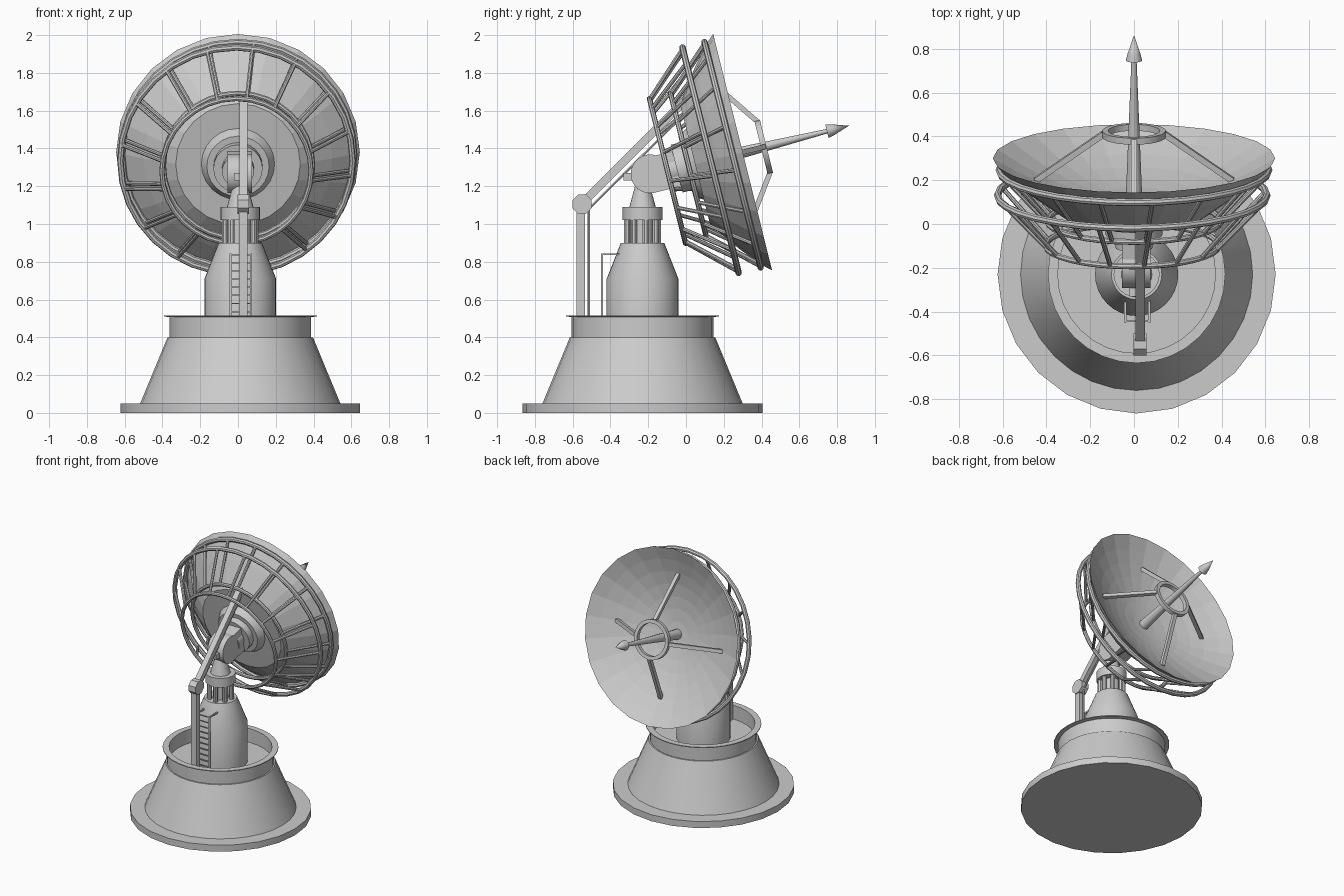
import bpy, bmesh, math
from mathutils import Vector, Matrix

if "Cube" in bpy.data.objects:
    bpy.data.objects.remove(bpy.data.objects["Cube"])

PI = math.pi
CX, CY = 0.012, -0.23                      # tower axis
TILT = math.radians(14)                    # dish elevation
c, s = math.cos(TILT), math.sin(TILT)
# dish frame: local z runs along the dish axis, local y is "up" in the rim plane
DISH = Matrix(((-1, 0, 0, 0), (0, -s, c, 0.30), (0, c, s, 1.38), (0, 0, 0, 1)))
TOWER = Matrix.Translation((CX, CY, 0))


def finish(bm, name, smooth=True, mat=None):
    bmesh.ops.remove_doubles(bm, verts=bm.verts, dist=1e-5)
    bmesh.ops.recalc_face_normals(bm, faces=bm.faces)
    if mat:
        bm.transform(mat)
        if mat.to_3x3().determinant() < 0:
            bmesh.ops.reverse_faces(bm, faces=bm.faces)
    me = bpy.data.meshes.new(name)
    bm.to_mesh(me)
    bm.free()
    ob = bpy.data.objects.new(name, me)
    bpy.context.collection.objects.link(ob)
    if smooth:
        bpy.ops.object.select_all(action='DESELECT')
        ob.select_set(True)
        bpy.context.view_layer.objects.active = ob
        bpy.ops.object.shade_smooth_by_angle(angle=math.radians(30))
    return ob


def lathe(name, profile, mat, n=24, smooth=True, loop=False):
    """Revolve (radius, height) points around local z."""
    bm = bmesh.new()
    rings = []
    for r, z in profile:
        rings.append([bm.verts.new((r * math.sin(2 * PI * i / n), -r * math.cos(2 * PI * i / n), z))
                      for i in range(n)])
    pairs = list(zip(rings, rings[1:])) + ([(rings[-1], rings[0])] if loop else [])
    for a, b in pairs:
        for i in range(n):
            j = (i + 1) % n
            bm.faces.new((a[i], a[j], b[j], b[i]))
    return finish(bm, name, smooth, mat)


def hoop(name, radius, tube, w, n=32, x=0.0):
    prof = [(radius + tube * math.cos(PI * k / 4), w + tube * math.sin(PI * k / 4)) for k in range(8)]
    return lathe(name, prof, DISH @ Matrix.Translation((x, 0, 0)), n, True, True)


def add_rod(bm, a, b, r1, r2=None, n=8):
    a, b = Vector(a), Vector(b)
    d = b - a
    m = Matrix.Translation((a + b) / 2) @ d.to_track_quat('Z', 'Y').to_matrix().to_4x4()
    m = m @ Matrix.Rotation(PI / n, 4, 'Z')
    bmesh.ops.create_cone(bm, cap_ends=True, segments=n, radius1=r1,
                          radius2=r1 if r2 is None else r2, depth=d.length, matrix=m)


def rods(name, items, n=8, mat=None):
    bm = bmesh.new()
    for it in items:
        add_rod(bm, *it, n=n)
    return finish(bm, name, n > 4, mat)


def box(name, lo, hi, mat=None):
    bm = bmesh.new()
    lo, hi = Vector(lo), Vector(hi)
    bmesh.ops.create_cube(bm, size=1, matrix=Matrix.Translation((lo + hi) / 2) @ Matrix.Diagonal((*(hi - lo), 1)))
    return finish(bm, name, False, mat)


def polar(r, a, w):
    return (r * math.cos(a), r * math.sin(a), w)


# base: foot plate, sloping skirt, parapet with flared lip and sunken floor
lathe("foot_plate", [(0, 0), (0.635, 0), (0.635, 0.05), (0, 0.05)], TOWER)
lathe("base_skirt", [(0.53, 0.05), (0.385, 0.40), (0.375, 0.40), (0.375, 0.508), (0.405, 0.51),
                     (0.405, 0.516), (0.36, 0.516), (0.36, 0.41), (0, 0.41)], TOWER, 32)

# tower body, column drum and collar
lathe("tower", [(0.19, 0.41), (0.19, 0.71), (0.115, 0.90), (0, 0.90)], TOWER, 32)
lathe("drum_core", [(0.055, 0.90), (0.055, 1.03)], TOWER, 16)
rods("drum_columns", [((CX + 0.083 * math.cos(k * PI / 4 + 0.2), CY + 0.083 * math.sin(k * PI / 4 + 0.2), 0.89),
                       (CX + 0.083 * math.cos(k * PI / 4 + 0.2), CY + 0.083 * math.sin(k * PI / 4 + 0.2), 1.03),
                       0.017) for k in range(8)])
lathe("collar", [(0, 1.02), (0.105, 1.02), (0.105, 1.09), (0.07, 1.09), (0.04, 1.20), (0, 1.20)], TOWER)

# elevation head: drum across x, neck and rear counter block
rods("head_drum", [((-0.055, -0.19, 1.265), (0.075, -0.19, 1.265), 0.103)], 24)
box("head_block", (-0.075, -0.095, -0.50), (0.055, 0.095, -0.36), DISH)
box("head_counter_block", (-0.02, -0.33, 1.23), (0.045, -0.28, 1.27))
lathe("dish_hub", [(0, -0.42), (0.085, -0.42), (0.085, -0.36), (0.13, -0.36), (0.13, -0.31),
                   (0.165, -0.31), (0.20, -0.25)], DISH)

# dish: faceted shell with a shallow inner bowl and a flat back
bowl = [(0.645 * k / 7, -0.2 + 0.2 * (k / 7) ** 2) for k in range(8)]
lathe("dish", bowl + [(0.60, -0.05), (0.50, -0.135), (0.33, -0.26), (0, -0.26)], DISH, 24, False)

# feed: legs, ring and pointed mast
rods("feed_legs", [(polar(0.45, k * PI / 2, -0.105), polar(0.14, k * PI / 2, 0.114), 0.019)
                   for k in range(4)], 4, DISH)
lathe("feed_ring", [(0.145, 0.10), (0.145, 0.13), (0.118, 0.13), (0.118, 0.10)], DISH, 24, True, True)
lathe("feed_mast", [(0.038, -0.20), (0.012, 0.46), (0.037, 0.46), (0.030, 0.49), (0, 0.58)], DISH, 12)

# two parallel support cages behind the dish
for tag, w_big, w_small, x in (("front", -0.055, -0.295, 0.0), ("rear", -0.175, -0.41, 0.008)):
    hoop(tag + "_cage_outer_hoop", 0.615, 0.017, w_big, x=x)
    hoop(tag + "_cage_inner_hoop", 0.395, 0.014, w_small, x=x)
    shift = DISH @ Matrix.Translation((x, 0, 0))
    rods(tag + "_cage_struts", [(polar(0.615, (k + 0.35) * PI / 8, w_big),
                                 polar(0.395, (k + 0.35) * PI / 8, w_small), 0.011)
                                for k in range(16)], 8, shift)

# boom: post, pivot, diagonal arm and a thin companion line
X = 0.028
box("boom_post", (X - 0.022, -0.58, 0.41), (X + 0.022, -0.535, 1.09))
rods("boom_pivot", [((X - 0.03, -0.55, 1.105), (X + 0.03, -0.55, 1.105), 0.055)], 8)
rods("boom_arm", [((X, -0.55, 1.11), (X, 0.0, 1.66), 0.03)], 4)
rods("boom_line", [((X, -0.515, 0.41), (X, -0.515, 1.08), 0.007),
                   ((X, -0.515, 1.08), (X, 0.03, 1.62), 0.007)], 6)

# ladder with rungs and a return to the tower
parts = []
for x in (-0.04, 0.07):
    parts += [((x, -0.445, 0.41), (x, -0.445, 0.84), 0.007), ((x, -0.45, 0.84), (x, -0.34, 0.84), 0.007)]
parts += [((-0.04, -0.445, 0.45 + 0.043 * k), (0.07, -0.445, 0.45 + 0.043 * k), 0.005) for k in range(10)]
rods("ladder", parts, 4)
